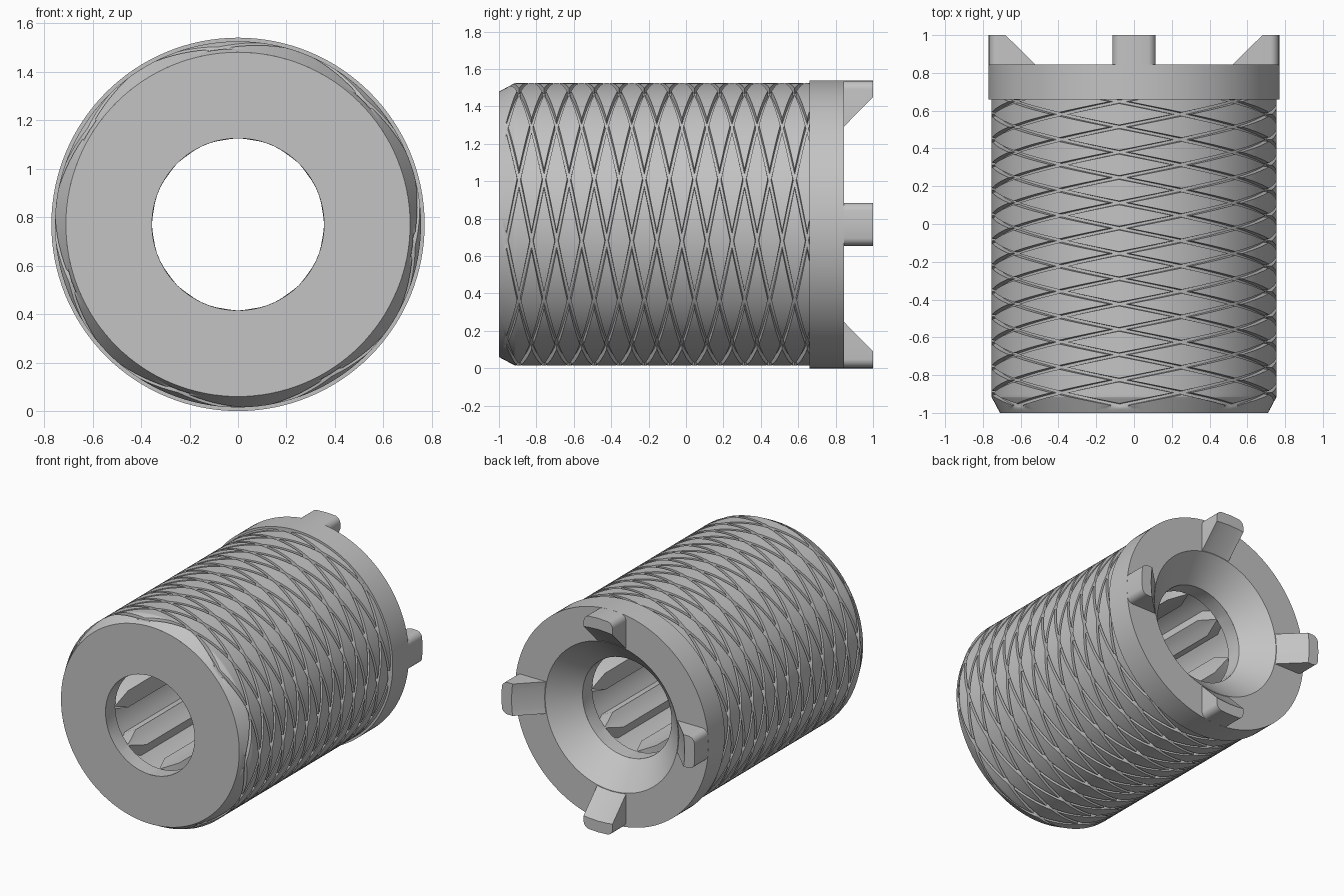
import bpy, bmesh, math
from math import pi, cos, sin, sqrt

if "Cube" in bpy.data.objects:
    bpy.data.objects.remove(bpy.data.objects["Cube"])

R_COLLAR, R_BODY, R_FRONT, R_BORE = 0.77, 0.755, 0.71, 0.355
Y_CHAMFER, Y_COLLAR, Y_FACE = -0.915, 0.66, 0.845
CZ = R_COLLAR

grey = bpy.data.materials.new("plain_grey")
grey.use_nodes = True
grey.diffuse_color = (0.55, 0.55, 0.55, 1)
grey.node_tree.nodes["Principled BSDF"].inputs["Base Color"].default_value = (0.55, 0.55, 0.55, 1)


def polar(r, a, y):
    return (r * cos(a), y, CZ + r * sin(a))


def finish(bm, name, flip=None):
    """Turn a bmesh into a smooth-shaded object; flip=None recalculates normals."""
    if flip is None:
        bmesh.ops.recalc_face_normals(bm, faces=bm.faces)
    elif flip:
        bmesh.ops.reverse_faces(bm, faces=bm.faces)
    me = bpy.data.meshes.new(name)
    bm.to_mesh(me)
    bm.free()
    me.materials.append(grey)
    ob = bpy.data.objects.new(name, me)
    bpy.context.collection.objects.link(ob)
    bpy.ops.object.select_all(action='DESELECT')
    ob.select_set(True)
    bpy.context.view_layer.objects.active = ob
    bpy.ops.object.shade_smooth_by_angle(angle=math.radians(30))
    return ob


def skin(bm, rings):
    """Bridge closed rings of points with quads, in the order given."""
    rows = [[bm.verts.new(p) for p in ring] for ring in rings]
    for a, b in zip(rows, rows[1:]):
        n = len(a)
        for i in range(n):
            j = (i + 1) % n
            bm.faces.new((a[i], a[j], b[j], b[i]))


def lathe(name, profile, segs=128):
    bm = bmesh.new()
    skin(bm, [[polar(r, 2 * pi * i / segs, y) for i in range(segs)] for y, r in profile])
    return finish(bm, name, flip=False)


# Knurled barrel: a helical grid, with grooves along both families of helices
STARTS, PITCH, HALF, DEPTH = 7, 0.134, 0.010, 0.03
SLOPE = STARTS * PITCH / (2 * pi)
THETA0, Y0 = math.radians(-6.8), -0.826
steps = [-HALF, -HALF * 0.7, HALF * 0.7]
steps += [HALF + (PITCH - 2 * HALF) * i / 8 for i in range(9)]


def in_groove(s):
    return abs(s) < HALF * 0.9


bm = bmesh.new()
for total in range(-5, 27):
    for diff in range(2 * STARTS):
        if (total + diff) % 2:
            continue
        m, n = (total - diff) // 2, (total + diff) // 2
        grid = []
        for s in steps:
            row = []
            for t in steps:
                a, b = m * PITCH + s, n * PITCH + t
                r = R_BODY - DEPTH if in_groove(s) or in_groove(t) else R_BODY
                row.append(bm.verts.new(polar(r, THETA0 + (b - a) / (2 * SLOPE), Y0 + (a + b) / 2)))
            grid.append(row)
        for i in range(len(steps) - 1):
            for j in range(len(steps) - 1):
                bm.faces.new((grid[i][j], grid[i + 1][j], grid[i + 1][j + 1], grid[i][j + 1]))
bmesh.ops.remove_doubles(bm, verts=bm.verts, dist=0.0002)
# Trim both ends, then narrow the front end into a chamfer
for y, drop_low, drop_high in ((-1, True, False), (Y_COLLAR + 0.005, False, True), (Y_CHAMFER, False, False)):
    bmesh.ops.bisect_plane(bm, geom=bm.verts[:] + bm.edges[:] + bm.faces[:], dist=1e-5,
                           plane_co=(0, y, 0), plane_no=(0, 1, 0),
                           clear_inner=drop_low, clear_outer=drop_high)
for v in bm.verts:
    if v.co.y < Y_CHAMFER:
        limit = R_FRONT + (R_BODY - R_FRONT) * (v.co.y + 1) / (Y_CHAMFER + 1)
        r = math.hypot(v.co.x, v.co.z - CZ)
        k = min(1, limit / r)
        v.co.x *= k
        v.co.z = CZ + (v.co.z - CZ) * k
probe = max(bm.faces, key=lambda f: f.calc_center_median().z)
probe.normal_update()
finish(bm, "knurled_barrel", flip=probe.normal.z < 0)

# Flat front ring
lathe("front_face", [(-1, R_BORE), (-1, R_FRONT)])

# Collar with its back face and conical mouth
CONE_BACK = 0.53
Y_CONE = Y_FACE - (CONE_BACK - R_BORE)
lathe("collar", [(Y_COLLAR, R_BODY - 0.04), (Y_COLLAR, R_COLLAR), (Y_FACE, R_COLLAR),
                 (Y_FACE, CONE_BACK), (Y_CONE, R_BORE)])

# Bore with pointed inner ribs between two plain lips
RIBS, R_CAVITY, FLANK, WIDE, THIN = 8, 0.45, 0.04, 0.17, 0.008


def bore_ring(y, width, ribbed):
    pts = []
    for k in range(RIBS):
        centre = 2 * pi * k / RIBS
        gap = 2 * pi / RIBS - 2 * (width + FLANK)
        local = [(-width - FLANK, R_CAVITY)]
        local += [(width * i / 2, R_BORE) for i in range(-2, 3)]
        local += [(width + FLANK + gap * i / 5, R_CAVITY) for i in range(5)]
        pts += [polar(r if ribbed else R_BORE, centre + a, y) for a, r in local]
    return pts


LIP, POINT = 0.11, 0.14
y_in, y_out = -1 + LIP, Y_CONE - LIP
bm = bmesh.new()
skin(bm, [bore_ring(Y_CONE, WIDE, False), bore_ring(y_out, THIN, False),
          bore_ring(y_out, THIN, True), bore_ring(y_out - POINT, WIDE, True),
          bore_ring(y_in + POINT, WIDE, True), bore_ring(y_in, THIN, True),
          bore_ring(y_in, THIN, False), bore_ring(-1, WIDE, False)])
finish(bm, "ribbed_bore", flip=False)

# Four drive lugs whose inner faces carry on the cone
LUG_HALF, ROUND, R_TIP = 0.115, 0.04, 0.69


def lug_section(s):
    over = max(0, abs(s) - (LUG_HALF - ROUND))
    outer = sqrt(R_COLLAR ** 2 - s * s) - ROUND + sqrt(max(0, ROUND ** 2 - over ** 2))
    base, tip = (sqrt(r * r - s * s) for r in (CONE_BACK, R_TIP))
    return [(Y_FACE - 0.005, base), (Y_FACE - 0.005, outer), (1, outer), (1, tip)]


offsets = [-LUG_HALF + ROUND * (1 - cos(pi / 2 * i / 5)) for i in range(6)]
offsets = offsets + [0] + [-s for s in reversed(offsets)]
for k, side in enumerate(("left", "top", "right", "bottom")):
    c, d = cos(k * pi / 2), sin(k * pi / 2)
    bm = bmesh.new()
    skin(bm, [[(h * c - s * d, y, CZ + h * d + s * c) for y, h in lug_section(s)] for s in offsets])
    bm.verts.ensure_lookup_table()
    bm.faces.new(bm.verts[:4])
    bm.faces.new(bm.verts[-4:])
    finish(bm, side + "_lug")
